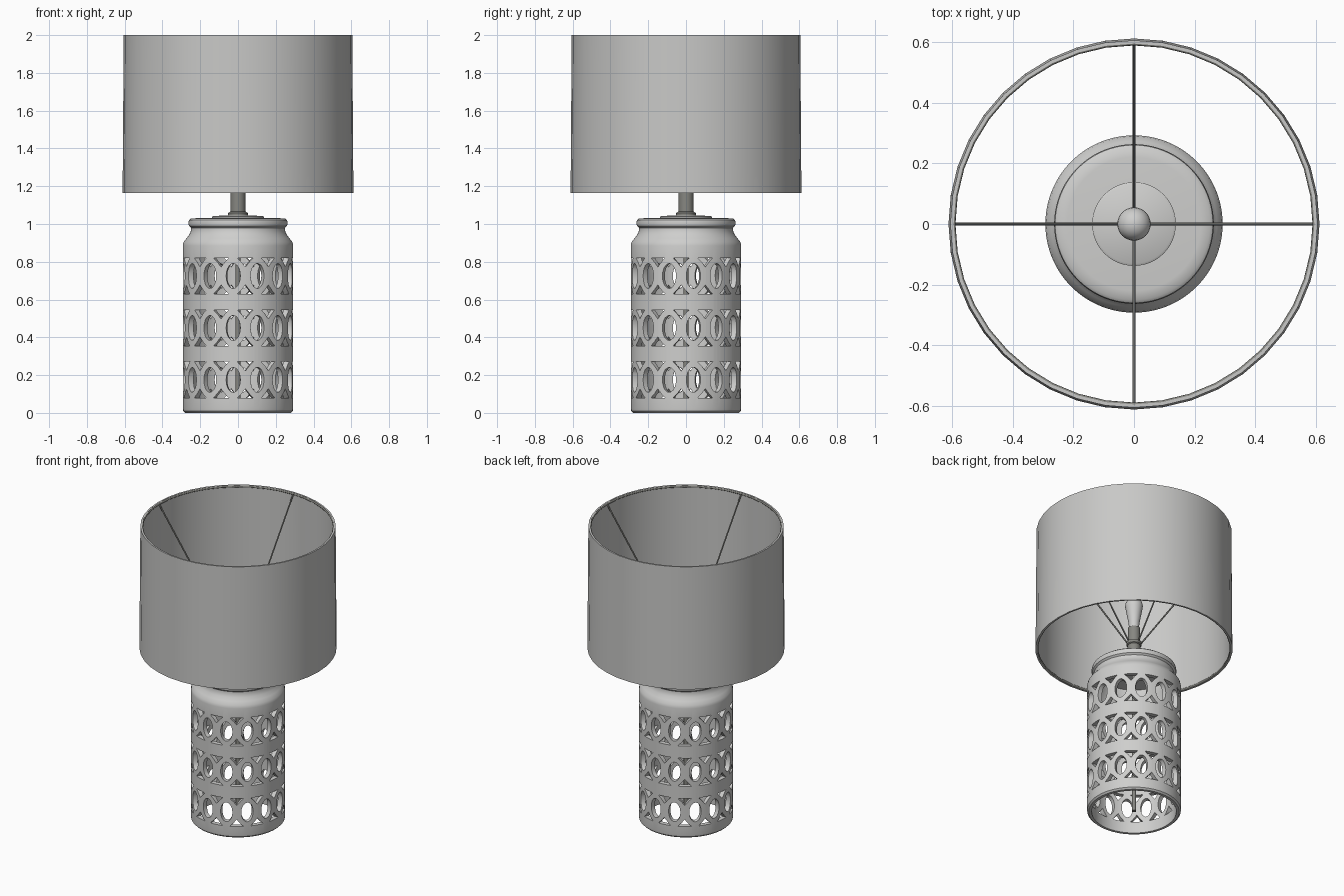
import bpy, bmesh
from math import sin, cos, pi, radians
from mathutils import Vector

if "Cube" in bpy.data.objects:
    bpy.data.objects.remove(bpy.data.objects["Cube"], do_unlink=True)


def material(name, rgb):
    m = bpy.data.materials.new(name)
    m.use_nodes = True
    m.diffuse_color = (*rgb, 1)
    m.node_tree.nodes["Principled BSDF"].inputs["Base Color"].default_value = (*rgb, 1)
    return m


CERAMIC = material("pale grey ceramic", (0.62, 0.62, 0.61))
FABRIC = material("light grey fabric", (0.58, 0.58, 0.57))
METAL = material("dark grey metal", (0.24, 0.24, 0.22))


def make(name, bm, mat):
    bmesh.ops.recalc_face_normals(bm, faces=bm.faces)
    mesh = bpy.data.meshes.new(name)
    bm.to_mesh(mesh)
    bm.free()
    obj = bpy.data.objects.new(name, mesh)
    bpy.context.collection.objects.link(obj)
    mesh.materials.append(mat)
    return obj


def smooth(obj, angle=35):
    bpy.ops.object.select_all(action="DESELECT")
    obj.select_set(True)
    bpy.context.view_layer.objects.active = obj
    bpy.ops.object.shade_smooth_by_angle(angle=radians(angle))


def lathe(name, profile, segs, mat, closed=False):
    """Revolve (radius, height) points round the z axis."""
    bm = bmesh.new()
    rings = [[bm.verts.new((r * cos(2 * pi * i / segs), r * sin(2 * pi * i / segs), z))
              for i in range(segs)] for r, z in profile]
    pairs = list(zip(rings, rings[1:]))
    if closed:
        pairs.append((rings[-1], rings[0]))
    for a, b in pairs:
        for i in range(segs):
            j = (i + 1) % segs
            bm.faces.new((a[i], a[j], b[j], b[i]))
    bmesh.ops.remove_doubles(bm, verts=bm.verts, dist=1e-5)
    return make(name, bm, mat)


def torus(name, radius, z, thick, mat, segs=40):
    pts = [(radius + thick * cos(k * pi / 4), z + thick * sin(k * pi / 4)) for k in range(8)]
    smooth(lathe(name, pts, segs, mat, closed=True), 60)


def wire(name, points, radius, mat):
    curve = bpy.data.curves.new(name, "CURVE")
    curve.dimensions = "3D"
    curve.bevel_depth = radius
    curve.bevel_resolution = 1
    curve.use_fill_caps = True
    spline = curve.splines.new("POLY")
    spline.points.add(len(points) - 1)
    for p, co in zip(spline.points, points):
        p.co = (*co, 1)
    curve.materials.append(mat)
    bpy.context.collection.objects.link(bpy.data.objects.new(name, curve))


# Hollow ceramic body, open underneath
R, INNER = 0.292, 0.262
body = lathe("pierced_body", [
    (0, 1.0), (0.225, 1.0), (0.225, 0.95), (INNER, 0.88), (INNER, 0.0),
    (0.28, 0.0), (0.29, 0.01), (R, 0.025), (R, 0.885), (0.288, 0.905),
    (0.272, 0.925), (0.257, 0.945), (0.249, 0.965), (0.249, 0.98),
    (0.26, 0.99), (0.263, 1.005), (0.26, 1.02), (0.25, 1.028), (0.22, 1.031), (0, 1.035)],
    84, CERAMIC)

# Openings: ovals with concave triangles above and below, in three rows
COUNT, START = 14, radians(-95)
oval = [(0.038 * cos(k * pi / 10), 0.066 * sin(k * pi / 10)) for k in range(20)]
upper = [(-0.043, 0.096), (-0.017, 0.069), (0, 0.047), (0.017, 0.069), (0.043, 0.096)]
lower = [(x, -z) for x, z in upper]
cutters = bmesh.new()


def cut(outline, angle, z0):
    loops = [[cutters.verts.new((r * cos(angle + x / R), r * sin(angle + x / R), z0 + z))
              for x, z in outline] for r in (0.23, 0.32)]
    n = len(outline)
    cutters.faces.new(loops[0])
    cutters.faces.new(loops[1][::-1])
    for i in range(n):
        j = (i + 1) % n
        cutters.faces.new((loops[0][j], loops[0][i], loops[1][i], loops[1][j]))


for row in (0.175, 0.45, 0.725):
    for k in range(COUNT):
        angle = START + 2 * pi * k / COUNT
        cut(oval, angle, row)
        for shape in (upper, lower):
            cut(shape, angle + pi / COUNT, row)
cutter = make("opening_cutter", cutters, CERAMIC)
cutter.hide_render = True
mod = body.modifiers.new("openings", "BOOLEAN")
mod.operation = "DIFFERENCE"
mod.solver = "EXACT"
mod.object = cutter
bpy.context.view_layer.update()
graph = bpy.context.evaluated_depsgraph_get()
pierced = bpy.data.meshes.new_from_object(body.evaluated_get(graph))
body.modifiers.clear()
body.data = pierced
bpy.data.objects.remove(cutter, do_unlink=True)
smooth(body)

# Cap disc, lamp stem and bulb
smooth(lathe("cap_disc", [(0, 1.02), (0.138, 1.02), (0.138, 1.038), (0.13, 1.043), (0, 1.046)],
             48, CERAMIC))
smooth(lathe("stem", [(0, 1.04), (0.052, 1.04), (0.052, 1.058), (0.04, 1.066), (0.04, 1.185),
                      (0.047, 1.19), (0.047, 1.21), (0.038, 1.215), (0.038, 1.31), (0, 1.31)],
             24, METAL))
ball = [(0.055 * cos(t * pi / 12), 1.47 + 0.055 * sin(t * pi / 12)) for t in range(-1, 7)]
smooth(lathe("bulb", [(0, 1.305), (0.03, 1.305), (0.034, 1.35), (0.045, 1.41)] + ball,
             24, CERAMIC))
smooth(lathe("inner_rod", [(0, 0.005), (0.014, 0.005), (0.014, 1.01), (0, 1.01)], 12, METAL))

# Drum shade with wire hoops
smooth(lathe("shade", [(0.611, 1.165), (0.605, 2.0), (0.594, 2.0), (0.6, 1.165)],
             40, FABRIC, closed=True))
torus("top_hoop", 0.595, 1.992, 0.007, METAL)
torus("bottom_hoop", 0.6, 1.173, 0.007, METAL)

# Four spokes rising from the stem collar to the top hoop
for k in range(4):
    d = Vector((cos(k * pi / 2), sin(k * pi / 2), 0))
    wire("spoke_%d" % (k + 1),
         [d * 0.04 + Vector((0, 0, 1.2)), d * 0.595 + Vector((0, 0, 1.985))], 0.005, METAL)
